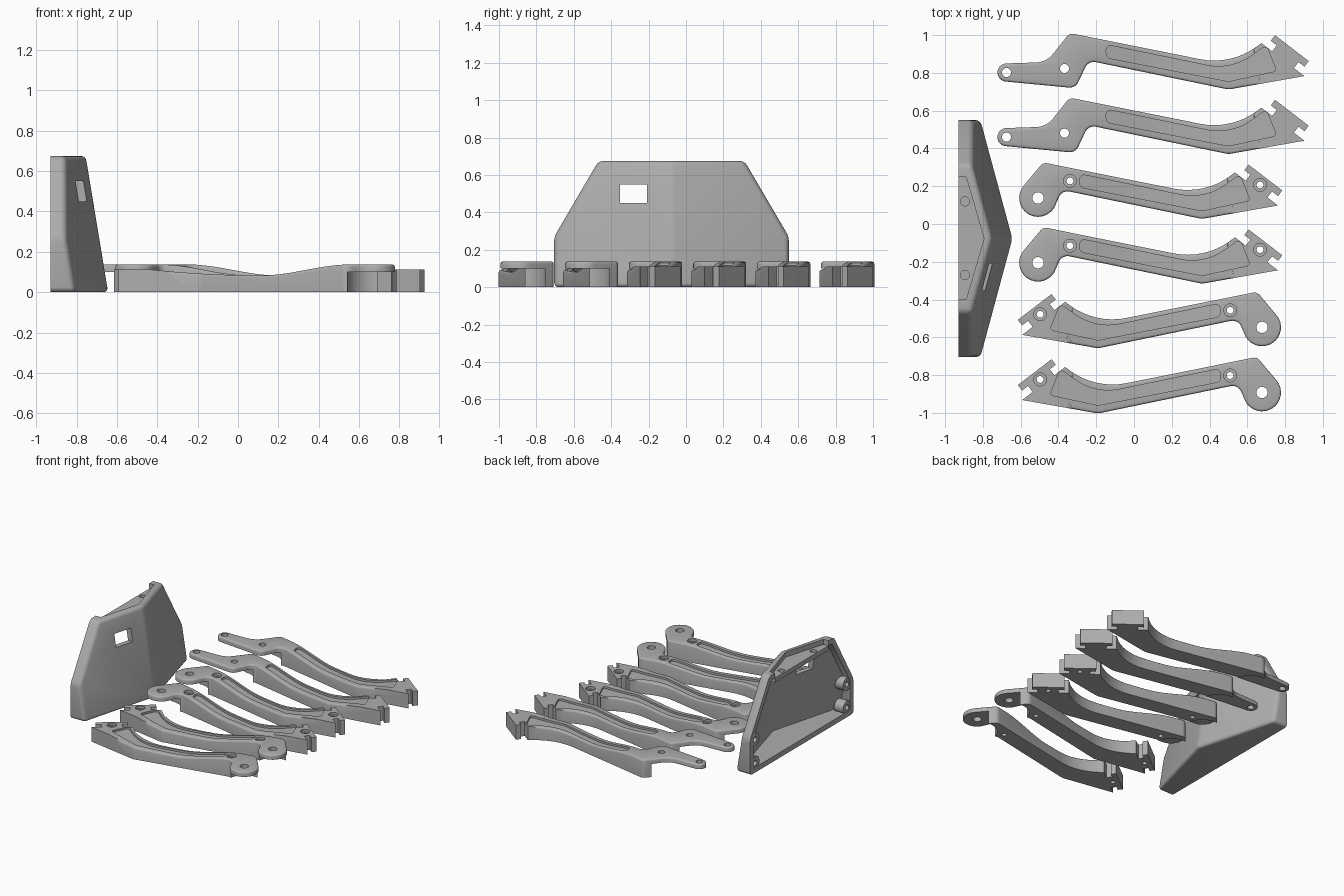
import bpy, bmesh, math
from mathutils import Vector, Matrix

if "Cube" in bpy.data.objects:
    bpy.data.objects.remove(bpy.data.objects["Cube"])

grey = bpy.data.materials.new("plain grey")
grey.diffuse_color = (0.42, 0.42, 0.42, 1)
grey.use_nodes = True
grey.node_tree.nodes["Principled BSDF"].inputs["Base Color"].default_value = grey.diffuse_color


def make(name, bm):
    bmesh.ops.recalc_face_normals(bm, faces=bm.faces)
    me = bpy.data.meshes.new(name)
    bm.to_mesh(me)
    bm.free()
    me.materials.append(grey)
    ob = bpy.data.objects.new(name, me)
    bpy.context.collection.objects.link(ob)
    return ob


def prism(name, pts, a, b, axis="z"):
    """Extrude a flat outline along z (points are x,y), y (x,z) or x (y,z)."""
    place = {"z": lambda p, h: (p[0], p[1], h), "y": lambda p, h: (p[0], h, p[1]),
             "x": lambda p, h: (h, p[0], p[1])}[axis]
    bm = bmesh.new()
    lo, hi = ([bm.verts.new(place(p, h)) for p in pts] for h in (a, b))
    bm.faces.new(lo)
    bm.faces.new(hi[::-1])
    for i in range(len(pts)):
        j = (i + 1) % len(pts)
        bm.faces.new((lo[i], hi[i], hi[j], lo[j]))
    return make(name, bm)


def arc(c, r, a0, a1, n=16):
    angles = [math.radians(a0 + (a1 - a0) * i / n) for i in range(n + 1)]
    return [(c[0] + r * math.cos(a), c[1] + r * math.sin(a)) for a in angles]


def disc(c, r, a, b, axis="z", n=24):
    return prism("cutter", arc(c, r, 0, 360 - 360 / n, n - 1), a, b, axis)


def fillet(pts, n=8):
    """Round every outline corner given as (x, y, radius)."""
    out = []
    for i, p in enumerate(pts):
        if len(p) == 2 or p[2] == 0:
            out.append(p[:2])
            continue
        c = Vector(p[:2])
        u = (Vector(pts[i - 1][:2]) - c).normalized()
        v = (Vector(pts[(i + 1) % len(pts)][:2]) - c).normalized()
        half = u.angle(v) / 2
        t = p[2] / math.tan(half)
        m = c + (u + v).normalized() * p[2] / math.sin(half)
        s, e = c + u * t - m, c + v * t - m
        turn = s.angle_signed(e)
        out += [tuple(m + Matrix.Rotation(-turn * k / n, 2) @ s) for k in range(n + 1)]
    return out


def boolean(ob, tool, op="DIFFERENCE"):
    m = ob.modifiers.new("cut", "BOOLEAN")
    m.object, m.operation, m.solver = tool, op, "EXACT"
    bpy.context.view_layer.objects.active = ob
    bpy.ops.object.modifier_apply(modifier=m.name)
    bpy.data.objects.remove(tool)


def smooth(ob):
    bpy.ops.object.select_all(action="DESELECT")
    ob.select_set(True)
    bpy.context.view_layer.objects.active = ob
    bpy.ops.object.shade_smooth_by_angle(angle=math.radians(32))


# ---- arms -------------------------------------------------------------
PIVOT = (-0.508, 0.138)


def height(x):
    if x > 0.05:
        return 0.083 + 0.029 * min(1, (x - 0.05) / 0.55) ** 2
    s = min(1, (0.05 - x) / 0.43)
    return 0.083 + 0.054 * s * s * (3 - 2 * s)


def side_profile(drop, base, flip=False):
    xs = [-1] + [-0.38 + 0.98 * i / 28 for i in range(29)] + [1]
    top = [(x, height(x) - drop) for x in xs]
    return prism("cutter", [(-1, base)] + top + [(1, base)], -0.3, 0.7, "y")


def arm_mesh(long_tip):
    # T-shaped hook, laid out along and out from the slanted end face
    tip, u, n = Vector((0.762, 0.098)), Vector((-0.793, 0.609)), Vector((0.609, 0.793))
    hook = [(0, 0), (.07, 0), (.07, .04), (.03, .04), (.03, .077), (.255, .077),
            (.255, .04), (.215, .04), (.215, 0), (.287, 0)]
    pts = [(-0.381, 0.18, 0.05), (0.36, 0.027, 0.08)]
    pts += [tuple(tip + u * a + n * b) for a, b in hook]
    pts += [(0.376, 0.154, 0.38), (-0.481, 0.326, 0.04)]
    if long_tip:
        pts += [(-0.603, 0.172, 0.12)] + arc((-0.815, 0.117), 0.048, 90, 265) + [(-0.45, 0.034, 0.05)]
    else:
        pts += arc(PIVOT, 0.1, 141, 330)
    ob = prism("arm", fillet(pts), 0, 0.3)
    boolean(ob, side_profile(0, -0.1), "INTERSECT")
    # soften the upper rim, leaving the hook sharp
    bm = bmesh.new()
    bm.from_mesh(ob.data)
    rim = []
    for e in bm.edges:
        if len(e.link_faces) == 2 and max(v.co.x for v in e.verts) < 0.5:
            z = sorted(f.normal.z for f in e.link_faces)
            if z[1] > 0.7 and abs(z[0]) < 0.1:
                rim.append(e)
    bmesh.ops.bevel(bm, geom=rim, offset=0.012, segments=3, profile=0.5, affect="EDGES")
    bm.to_mesh(ob.data)
    bm.free()
    # sunken panel following the curved top
    panel = prism("panel", fillet([(-0.29, 0.265, 0.025), (0.376, 0.128, 0.3), (0.56, 0.262, 0.02),
                                   (0.615, 0.125, 0.015), (0.36, 0.07, 0.06), (-0.285, 0.195, 0.025)]), 0, 0.3)
    boolean(panel, side_profile(0.015, -0.1))
    boolean(ob, panel)
    # joint clearance under the round end, and its holes
    boolean(ob, disc(PIVOT, 0.14, -0.1, 0.1, n=40))
    if long_tip:
        boolean(ob, prism("cutter", [(-1, -.2), (-.57, -.2), (-.57, .5), (-1, .5)], -0.1, 0.1))
        holes = [((-0.815, 0.117), 0.024, -1), (PIVOT, 0.024, -1)]
    else:
        holes = [(PIVOT, 0.03, -1)]
        for c in ((-0.339, 0.228), (0.667, 0.207)):
            holes += [(c, 0.018, -1), (c, 0.034, height(c[0]) - 0.02)]
    for c, r, z in holes:
        boolean(ob, disc(c, r, z, 0.3))
    smooth(ob)
    return ob


for kind, long_tip, rows in (("long_arm", True, [(0.14, 0.685, 1), (0.14, 0.343, 1)]),
                             ("round_arm", False, [(0, 0, 1), (0, -0.343, 1),
                                                   (0.17, -0.685, -1), (0.17, -1.03, -1)])):
    master = arm_mesh(long_tip)
    for i, (dx, dy, sx) in enumerate(rows):
        me = master.data.copy()
        me.transform(Matrix.Translation((dx, dy, 0)) @ Matrix.Diagonal((sx, 1, 1, 1)))
        if sx < 0:
            me.flip_normals()
        bpy.context.collection.objects.link(bpy.data.objects.new(f"{kind}_{i + 1}", me))
    bpy.data.objects.remove(master)

# ---- cover ------------------------------------------------------------
MID = -0.0775


def shell(name, t, back, z1=0.675):
    """Folded shell volume, shrunk inwards by t."""
    bm = bmesh.new()
    for w, z in ((0.6275 - t, t), (0.6275 - t, 0.27), (0.39 - 0.6 * t, z1 - t), (0, t), (0, z1 - t)):
        for s in (-1, 1) if w else (1,):
            for x in (back, -0.64 - 0.165 * z - 0.27 * w - t):
                bm.verts.new((x, MID + s * w, z))
    bmesh.ops.convex_hull(bm, input=bm.verts)
    bmesh.ops.dissolve_limit(bm, angle_limit=0.02, verts=bm.verts, edges=bm.edges)
    bmesh.ops.recalc_face_normals(bm, faces=bm.faces)
    edges = [e for e in bm.edges if max(v.co.x for v in e.verts) > back + 0.01
             and 0.4 < e.calc_face_angle(0)]
    if not t:
        bmesh.ops.bevel(bm, geom=edges, offset=0.025, segments=4, profile=0.5, affect="EDGES")
    return make(name, bm)


cover = shell("cover", 0, -0.93)
boolean(cover, shell("cutter", 0.04, -1.0))
# open top with a sunken shelf carrying two screw holes
slot = [(-1, 0.25), (-0.889, 0.25), (-0.794, MID), (-0.889, -0.4), (-1, -0.4)]
boolean(cover, prism("cutter", slot, 0.6, 0.8))
shelf = [(max(x, -0.93), y) for x, y in slot]
shelf = prism("shelf", [(x + (0.02 if x > -0.92 else 0), y) for x, y in shelf], 0.6, 0.635)
for y in (0.12, -0.27):
    boolean(shelf, disc((-0.895, y), 0.024, 0.5, 0.7))
smooth(shelf)
# window through the front
boolean(cover, prism("cutter", [(-.353, .45), (-.208, .45), (-.208, .55), (-.353, .55)], -1, -0.5, "x"))
smooth(cover)
# screw posts inside the corners
for i, (y, z) in enumerate(((-0.635, 0.07), (0.48, 0.07), (-0.635, 0.25), (0.48, 0.25))):
    post = disc((y, z), 0.05, -0.925, -0.85, "x")
    post.name = f"screw_post_{i + 1}"
    boolean(post, disc((y, z), 0.02, -1, -0.87, "x"))
    smooth(post)
